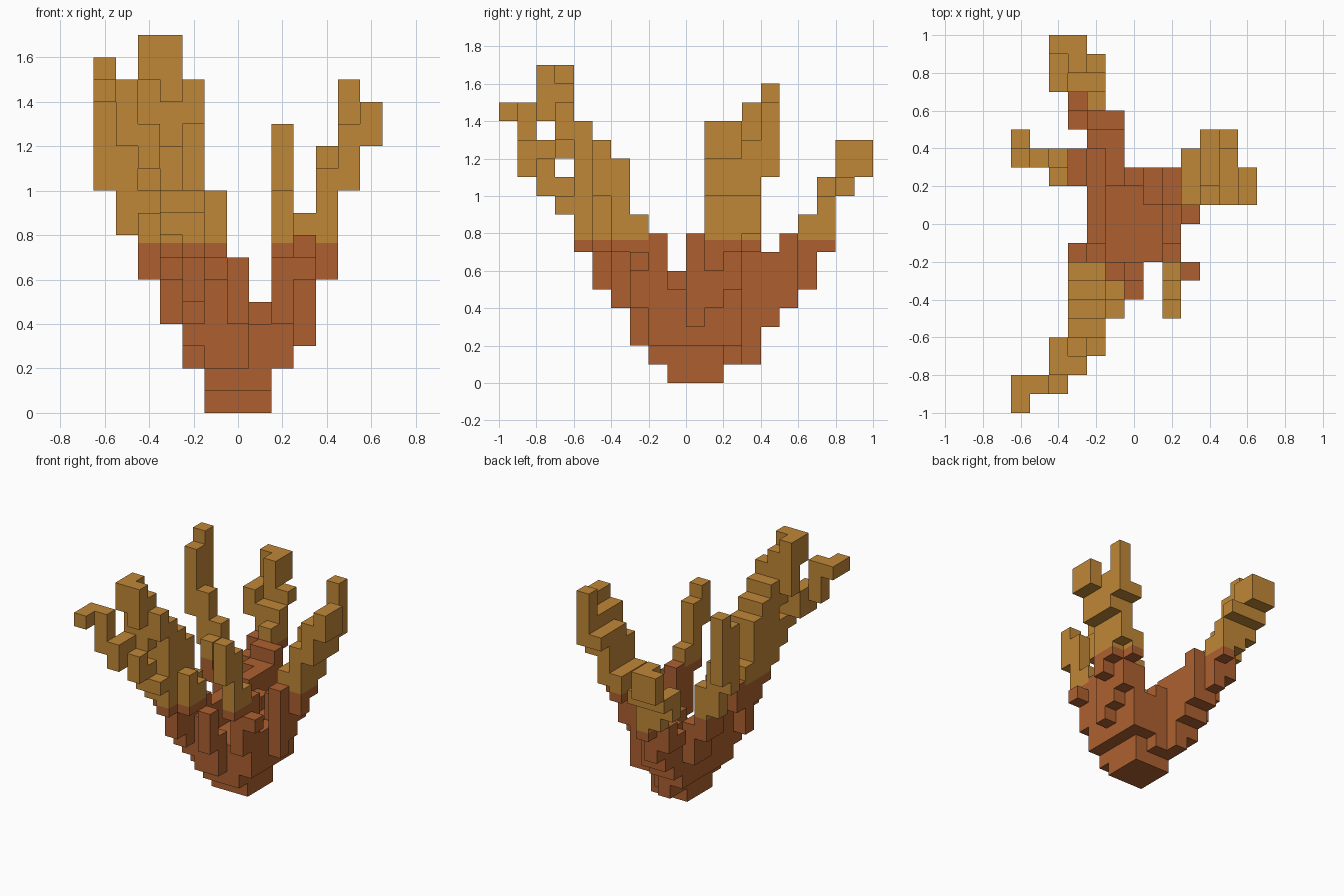
import bpy, bmesh
from mathutils import Vector

cube = bpy.data.objects.get("Cube")
if cube:
    bpy.data.objects.remove(cube)

U = 0.1          # block size
SPLIT = 0.765    # height where the tint changes


def make_material(name, rgb):
    m = bpy.data.materials.new(name)
    m.use_nodes = True
    m.diffuse_color = (*rgb, 1)
    m.node_tree.nodes["Principled BSDF"].inputs["Base Color"].default_value = (*rgb, 1)
    return m


MATS = [make_material("russet_brown", (0.42, 0.118, 0.03)),
        make_material("ochre", (0.53, 0.243, 0.039))]

owner = {}       # block (x, y, z) -> part; each block has one part only


def column(part, x, y, bottom, top, wide=1, deep=1):
    """Fill a column of blocks, wide in +x and deep in +y."""
    for i in range(x, x + wide):
        for j in range(y, y + deep):
            for k in range(bottom, top):
                owner.setdefault((i, j, k), part)


# Stem: layers that widen upward, then an uneven rim around a hollow
part = "stem"
column(part, -1, -1, 0, 1, 3, 3)
column(part, -1, -2, 1, 2, 3, 4)
column(part, -2, -2, 2, 4, 5, 5)
column(part, -1, -3, 2, 4, 2)
column(part, -1, 2, 1, 7, deep=2)
column(part, 0, 2, 1, 6)
column(part, 1, 1, 4, 5, deep=2)
for x, height in ((-2, 6), (2, 5)):
    column(part, x, -2, 4, height, deep=5)
column(part, 2, 1, 5, 7, deep=2)

# Short sprigs around the rim
part = "sprigs"
column(part, 3, 0, 3, 8)
column(part, 3, -3, 6, 7)
column(part, 0, -4, 4, 7)
column(part, -1, -3, 4, 6)
column(part, 0, -3, 4, 5)
column(part, -2, -2, 6, 7)
column(part, -3, -2, 6, 8)

# Back branch: rises one block per step, with side shoots and a bent tip
part = "back_branch"
for y in range(3, 7):
    column(part, -2, y, y - 1, y + 3)
    if y in (4, 5):
        column(part, -1, y, y - 1, y + 3)
    if y in (5, 6):
        column(part, -3, y, 6, y + 2)
column(part, -2, 7, 7, 10)
column(part, -2, 8, 10, 11)
column(part, -3, 7, 8, 10)
column(part, -4, 7, 9, 11)
column(part, -4, 8, 10, 11, wide=2)
column(part, -3, 8, 11, 13)
column(part, -4, 9, 11, 13, wide=2)

# Back right branch: climbs two blocks per step outward
part = "back_right_branch"
for d in range(3, 7):
    column(part, -d, 3, 2 * d - 2, int(2.75 * d - 1))
    if d < 5:
        column(part, -d, 2, 2 * d - 2, 2 * d + 1)
column(part, -6, 4, 11, 16)

# Left branch: three broad steps, then a tall tip and a side knob
part = "left_branch"
for y in (1, 2):
    column(part, 3, y, y + 3, 9)
    column(part, 4, y, y + 5, y + 10)
column(part, 3, 3, 7, 9)
column(part, 4, 3, 8, 12)
column(part, 4, 4, 11, 12)
column(part, 5, 1, 10, 13, deep=3)
column(part, 5, 4, 11, 15)
column(part, 6, 1, 12, 14, deep=2)

# Front left branch: a thin stair of columns
part = "front_left_branch"
for y, bottom, top in ((-2, 5, 8), (-3, 4, 9), (-4, 7, 12), (-5, 10, 13)):
    column(part, 2, y, bottom, top)

# Front right branch: two columns thick, with a small inner shoot
part = "front_right_branch"
column(part, -3, -3, 4, 9, wide=2)
column(part, -2, -3, 3, 4)
for d in range(4, 7):
    column(part, -2, -d, d + d // 6, d + 8)
    column(part, -3, -d, d + 2, d + 8)
    if d < 6:
        column(part, -1, -d, 7, d + 5)

# Its tips: a low fork with a hook, and a tall fork
part = "hooked_tip"
column(part, -3, -7, 9, 11)
column(part, -2, -7, 9, 10)
column(part, -3, -8, 10, 12)
column(part, -4, -9, 11, 13, deep=2)
column(part, -5, -9, 12, 15)
column(part, -6, -10, 14, 15, deep=2)
part = "tall_tip"
column(part, -2, -7, 13, 15)
column(part, -3, -7, 12, 16)
column(part, -4, -7, 13, 17)
column(part, -3, -8, 14, 17)
column(part, -4, -8, 15, 17)

DIRS = [Vector(s * (i == a) for i in range(3)) for a in range(3) for s in (1, -1)]


def block_material(cell, mid_z):
    x, y, z = cell
    if z == 7 and (x, y, 8) not in owner:   # low tips stay brown
        return 0
    return int(mid_z > SPLIT)


def add_face(bm, c, half, n, cell):
    """Add one outer face of a box with centre c and half sizes half."""
    u = Vector((n.y, n.z, n.x))
    v = n.cross(u)
    corners = [c + (n + u * a + v * b) * half
               for a, b in ((-1, -1), (1, -1), (1, 1), (-1, 1))]
    f = bm.faces.new([bm.verts.new(p) for p in corners])
    f.material_index = block_material(cell, f.calc_center_median().z)


def build(name):
    bm = bmesh.new()
    for cell in (k for k, p in owner.items() if p == name):
        x, y, z = cell
        for n in DIRS:
            if (x + int(n.x), y + int(n.y), z + int(n.z)) in owner:
                continue
            # Side faces crossing the tint line are cut in two
            cuts = [z * U, (z + 1) * U]
            if n.z == 0 and z == 7:
                cuts.insert(1, SPLIT)
            for a, b in zip(cuts, cuts[1:]):
                centre = Vector((x * U, (y + 0.5) * U, (a + b) / 2))
                half = Vector((U / 2, U / 2, (b - a) / 2))
                add_face(bm, centre, half, n, cell)
    bmesh.ops.remove_doubles(bm, verts=bm.verts, dist=0.0005)
    # Merge flat neighbours of the same colour
    bmesh.ops.dissolve_limit(bm, angle_limit=0.01, verts=bm.verts,
                             edges=bm.edges, delimit={'MATERIAL'})
    mesh = bpy.data.meshes.new(name)
    for m in MATS:
        mesh.materials.append(m)
    bm.to_mesh(mesh)
    bm.free()
    bpy.context.collection.objects.link(bpy.data.objects.new(name, mesh))


for name in sorted(set(owner.values())):
    build(name)
